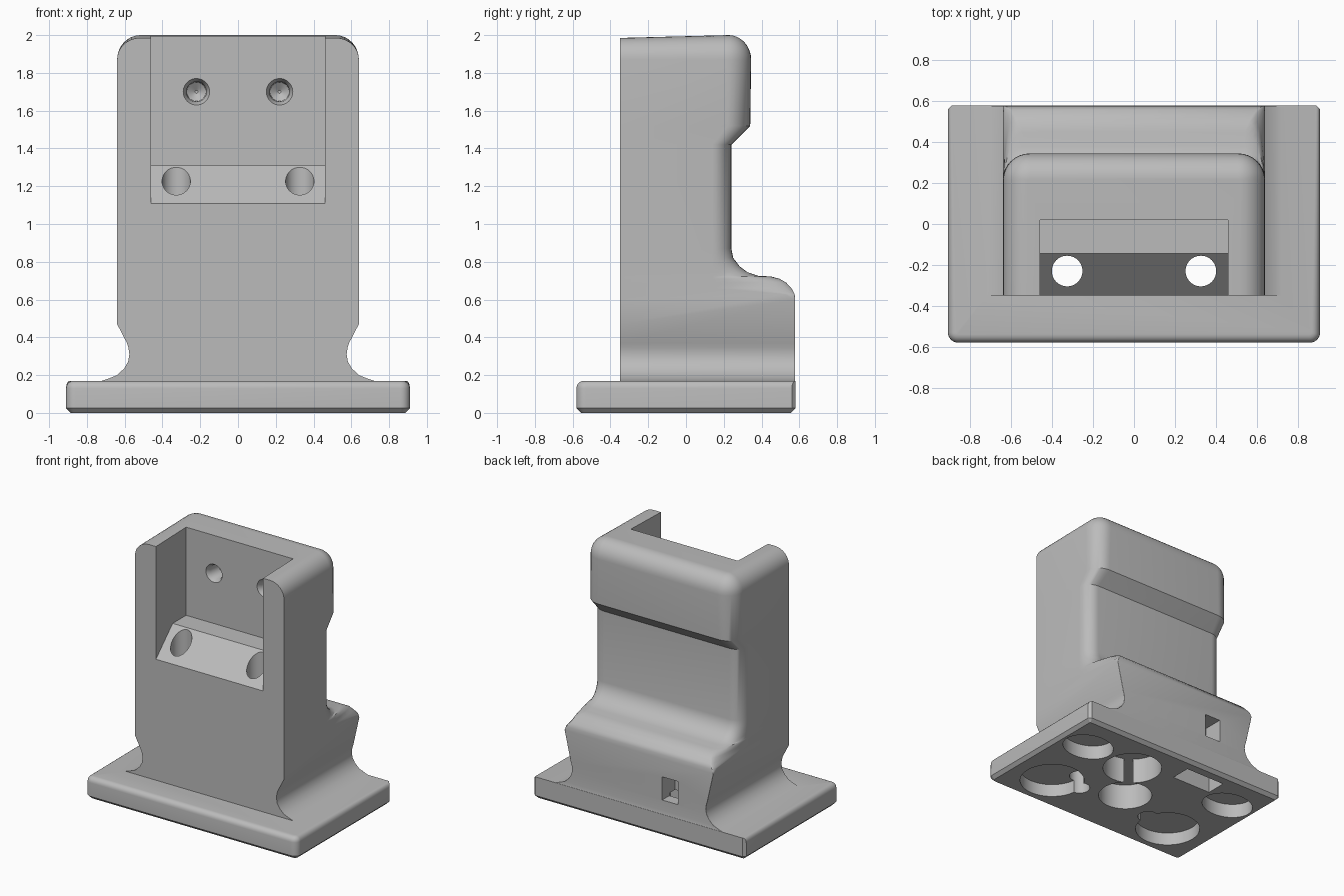
import bpy, bmesh
from math import sin, cos, pi, radians

if "Cube" in bpy.data.objects:
    bpy.data.objects.remove(bpy.data.objects["Cube"], do_unlink=True)

grey = bpy.data.materials.new("plain_grey")
grey.use_nodes = True
COLOUR = (0.5, 0.5, 0.5, 1)
grey.diffuse_color = COLOUR
grey.node_tree.nodes["Principled BSDF"].inputs["Base Color"].default_value = COLOUR


def make(name, bm):
    bmesh.ops.recalc_face_normals(bm, faces=bm.faces)
    mesh = bpy.data.meshes.new(name)
    bm.to_mesh(mesh)
    bm.free()
    mesh.materials.append(grey)
    ob = bpy.data.objects.new(name, mesh)
    bpy.context.collection.objects.link(ob)
    return ob


def box(name, x0, x1, y0, y1, z0, z1):
    bm = bmesh.new()
    bmesh.ops.create_cube(bm, size=1)
    for v in bm.verts:
        v.co = ((x0, x1)[v.co.x > 0], (y0, y1)[v.co.y > 0], (z0, z1)[v.co.z > 0])
    return make(name, bm)


def lathe_stack(name, centre, sections, horizontal=False):
    """Round cutter; sections are (rx, ry, offset along the axis)."""
    bm = bmesh.new()
    rings = []
    for rx, ry, h in sections:
        ring = []
        for i in range(40):
            a = 2 * pi * i / 40
            p = (rx * cos(a), h, ry * sin(a)) if horizontal else (rx * cos(a), ry * sin(a), h)
            ring.append(bm.verts.new([c + d for c, d in zip(centre, p)]))
        rings.append(ring)
    skin(bm, rings)
    return make(name, bm)


def skin(bm, rings):
    for a, b in zip(rings, rings[1:]):
        for i in range(len(a)):
            j = (i + 1) % len(a)
            bm.faces.new((a[i], a[j], b[j], b[i]))
    bm.faces.new(rings[0])
    bm.faces.new(rings[-1])


def combine(target, tool, operation):
    mod = target.modifiers.new("combine", 'BOOLEAN')
    mod.operation, mod.object, mod.solver = operation, tool, 'EXACT'
    bpy.context.view_layer.objects.active = target
    bpy.ops.object.modifier_apply(modifier=mod.name)
    bpy.data.objects.remove(tool, do_unlink=True)


# Foot plate: rounded on the front and sides, square along the back
W, D, H = 0.91, 0.58, 0.17
foot = box("foot_plate", -W, W, -D, D, 0, H)
bm = bmesh.new()
bm.from_mesh(foot.data)


def bevel(rule, offset, segments):
    edges = [e for e in bm.edges if rule(*[v.co for v in e.verts])]
    bmesh.ops.bevel(bm, geom=edges, offset=offset, segments=segments,
                    profile=0.5, affect='EDGES')


bevel(lambda a, b: abs(a.z - b.z) > 0.1 and a.y < 0, 0.05, 6)
bevel(lambda a, b: abs(a.z - b.z) > 0.1 and a.y > 0, 0.02, 1)
bevel(lambda a, b: min(a.z, b.z) > H - 0.01 and min(a.y, b.y) < D - 0.03, 0.04, 5)
bevel(lambda a, b: max(a.z, b.z) < 0.001, 0.025, 1)
bm.to_mesh(foot.data)
bm.free()

# Holder body: stacked sections (front z, back z, half width, back y, corner rx, ry)
FRONT, BACK = -0.35, 0.578
sections = [(z, z, w, BACK, 0.004, 0.004) for z, w in (
    (0.1, 0.72), (0.17, 0.72), (0.18, 0.69), (0.2, 0.64), (0.235, 0.603),
    (0.27, 0.582), (0.31, 0.575), (0.345, 0.58), (0.37, 0.588))]
sections += [(0.47, 0.6, 0.64, BACK, 0.004, 0.004), (0.6, 0.63, 0.64, 0.575, 0.015, 0.05)]
# Shelf at the back, flowing up into the neck
sections += [(z, z, 0.64, y, rx, y - 0.14) for z, y, rx in (
    (0.66, 0.558, 0.04), (0.69, 0.53, 0.06), (0.71, 0.495, 0.08), (0.722, 0.45, 0.1),
    (0.726, 0.38, 0.1), (0.745, 0.325, 0.1), (0.775, 0.285, 0.1),
    (0.82, 0.25, 0.1), (0.87, 0.24, 0.1))]
# Neck, undercut and head
sections += [(1.42, 1.42, 0.64, 0.24, 0.1, 0.1),
             (1.52, 1.52, 0.64, 0.34, 0.12, 0.12)]
for i in range(9):
    a = pi / 2 * i / 8
    inset = 0.12 * (1 - cos(a))
    z = 1.87 + 0.13 * sin(a)
    r = 0.13 - inset
    sections.append((z - 0.015 * sin(a), z, 0.64 - inset, 0.345 - inset, r, r))

bm = bmesh.new()
rings = []
for zf, zb, w, yb, rx, ry in sections:
    right = [(w, FRONT)]
    for i in range(9):
        a = pi / 2 * i / 8
        right.append((w - rx + rx * cos(a), yb - ry + ry * sin(a)))
    outline = right + [(-x, y) for x, y in reversed(right)]
    rings.append([bm.verts.new((x, y, zf + (zb - zf) * (y - FRONT) / (yb - FRONT)))
                  for x, y in outline])
skin(bm, rings)
body = make("holder_body", bm)
combine(body, foot, 'UNION')

# Open pocket with a sloped sill
bm = bmesh.new()
pocket = [(-0.6, 1.1), (-0.36, 1.1), (-0.145, 1.31), (0.02, 1.31), (0.02, 2.2), (-0.6, 2.2)]
skin(bm, [[bm.verts.new((x, y, z)) for y, z in pocket] for x in (-0.46, 0.46)])
combine(body, make("pocket_cutter", bm), 'DIFFERENCE')

for s in (-1, 1):
    # Countersunk screw holes in the pocket wall
    cutter = lathe_stack("screw_cutter", (s * 0.22, 0.02, 1.7),
                         [(0.07, 0.07, -0.05), (0.07, 0.07, 0.0), (0.053, 0.053, 0.03),
                          (0.05, 0.05, 0.13), (0.008, 0.008, 0.16)], True)
    combine(body, cutter, 'DIFFERENCE')
    # Round recesses under the front corners
    cutter = lathe_stack("recess_cutter", (s * 0.552, -0.275, 0),
                         [(0.235, 0.235, -0.1), (0.235, 0.235, 0.1)])
    combine(body, cutter, 'DIFFERENCE')
    # Vertical holes from the sill right through the foot
    cutter = lathe_stack("cable_cutter", (s * 0.327, -0.23, 0),
                         [(0.075, 0.075, -0.1), (0.075, 0.075, 1.6)])
    combine(body, cutter, 'DIFFERENCE')
    # Oval recesses under the back corners
    cutter = lathe_stack("oval_cutter", (s * 0.665, 0.27, 0),
                         [(0.2, 0.16, -0.1), (0.2, 0.16, 0.11)])
    combine(body, cutter, 'DIFFERENCE')

# Central recesses underneath
for x, y, r in ((0.217, 0.24, 0.215), (0, -0.1, 0.195)):
    cutter = lathe_stack("centre_cutter", (x, y, 0), [(r, r, -0.1), (r, r, 0.2)])
    combine(body, cutter, 'DIFFERENCE')

# Rectangular opening underneath and the slot in the back
combine(body, box("opening_cutter", -0.44, -0.1, 0.33, 0.49, -0.1, 0.3), 'DIFFERENCE')
combine(body, box("slot_cutter", -0.335, -0.2, 0.42, 0.7, 0.28, 0.46), 'DIFFERENCE')

bpy.ops.object.select_all(action='DESELECT')
body.select_set(True)
bpy.context.view_layer.objects.active = body
bpy.ops.object.shade_smooth_by_angle(angle=radians(30))
